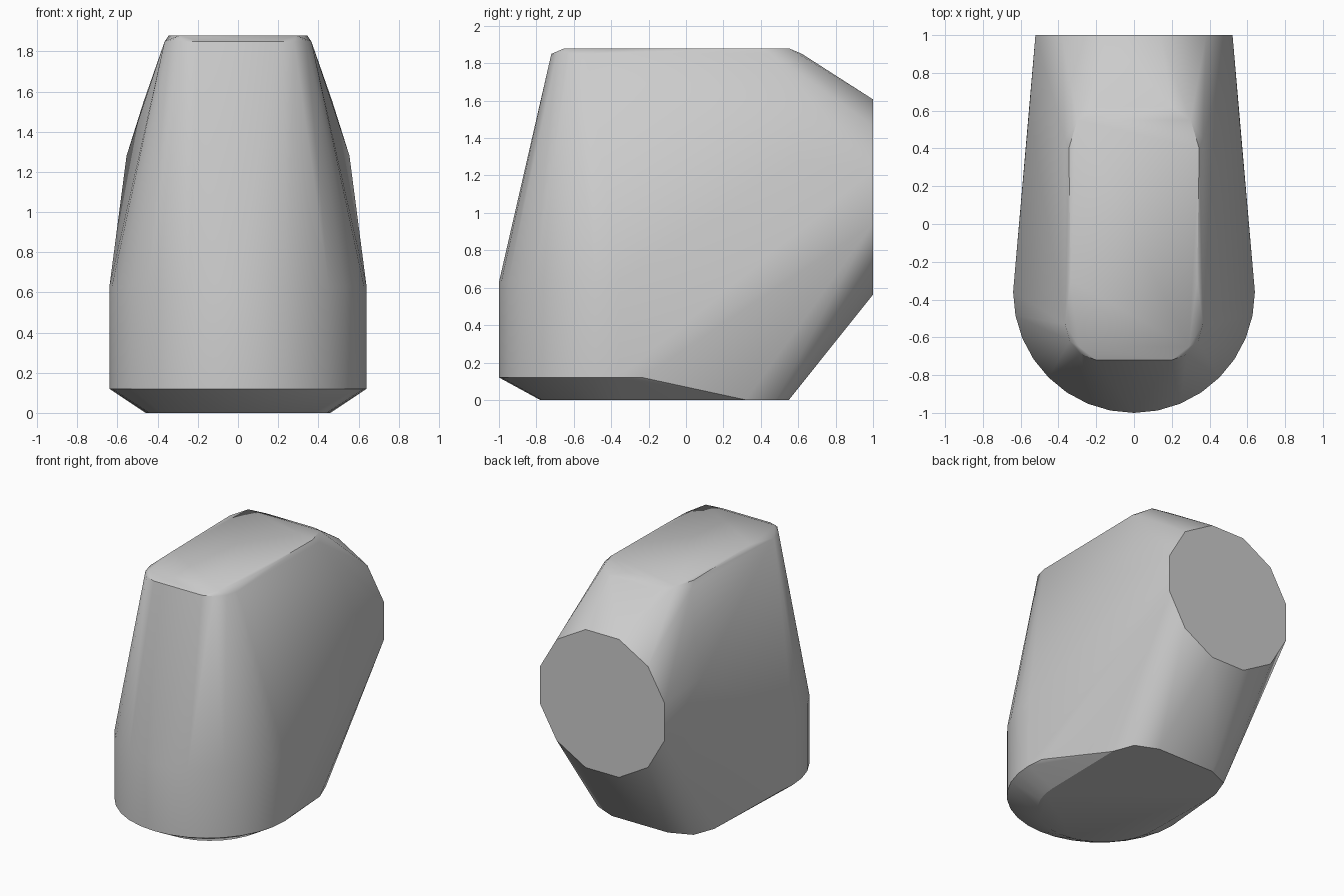
import bpy, bmesh, math

cube = bpy.data.objects.get("Cube")
if cube:
    bpy.data.objects.remove(cube, do_unlink=True)


def ring(radius, cy, z, count=32):
    """Horizontal circle of points."""
    step = math.tau / count
    return [(radius * math.cos(i * step), cy + radius * math.sin(i * step), z)
            for i in range(count)]


def mirrored(points):
    """Points together with their mirror images across x."""
    return [(s * x, y, z) for x, y, z in points for s in (1, -1)]


points = []

# Rounded front column with a chamfered foot
points += ring(0.64, -0.36, 0.12) + ring(0.64, -0.36, 0.63) + ring(0.45, -0.33, 0)

# Rear edge of the foot
points += mirrored([(0.46, 0.32, 0), (0.40, 0.48, 0), (0.235, 0.55, 0)])

# Twelve-sided flat back disc
for i in range(12):
    a = math.radians(15 + 30 * i)
    points.append((0.54 * math.cos(a), 1, 1.085 + 0.54 * math.sin(a)))

# Flat top and the narrow bevel below it
points += mirrored([(0.29, -0.65, 1.88), (0.335, -0.3, 1.88),
                    (0.345, 0.4, 1.88), (0.30, 0.55, 1.88)])
points += mirrored([(0.20, -0.72, 1.85), (0.28, -0.69, 1.85), (0.34, -0.62, 1.85),
                    (0.365, -0.53, 1.85), (0.365, 0.45, 1.85), (0.20, 0.62, 1.85)])

# Shoulders where the sides bend towards the back disc
points += mirrored([(0.555, 0.6, 1.28), (0.47, 0.57, 1.55)])

# Wrap everything in one convex shell
bm = bmesh.new()
for p in points:
    bm.verts.new(p)
hull = bmesh.ops.convex_hull(bm, input=bm.verts)
loose = {g for g in hull["geom_interior"] + hull["geom_unused"]
         if isinstance(g, bmesh.types.BMVert)}
bmesh.ops.delete(bm, geom=list(loose), context="VERTS")
bmesh.ops.dissolve_limit(bm, angle_limit=math.radians(0.5),
                         verts=bm.verts, edges=bm.edges)
bmesh.ops.recalc_face_normals(bm, faces=bm.faces)

mesh = bpy.data.meshes.new("body_shell")
bm.to_mesh(mesh)
bm.free()
body = bpy.data.objects.new("body_shell", mesh)
bpy.context.collection.objects.link(body)

# Plain grey finish
grey = bpy.data.materials.new("plain_grey")
grey.use_nodes = True
colour = (0.6, 0.6, 0.6, 1)
grey.diffuse_color = colour
grey.node_tree.nodes["Principled BSDF"].inputs["Base Color"].default_value = colour
mesh.materials.append(grey)

bpy.ops.object.select_all(action="DESELECT")
body.select_set(True)
bpy.context.view_layer.objects.active = body
bpy.ops.object.shade_smooth_by_angle(angle=math.radians(30))
